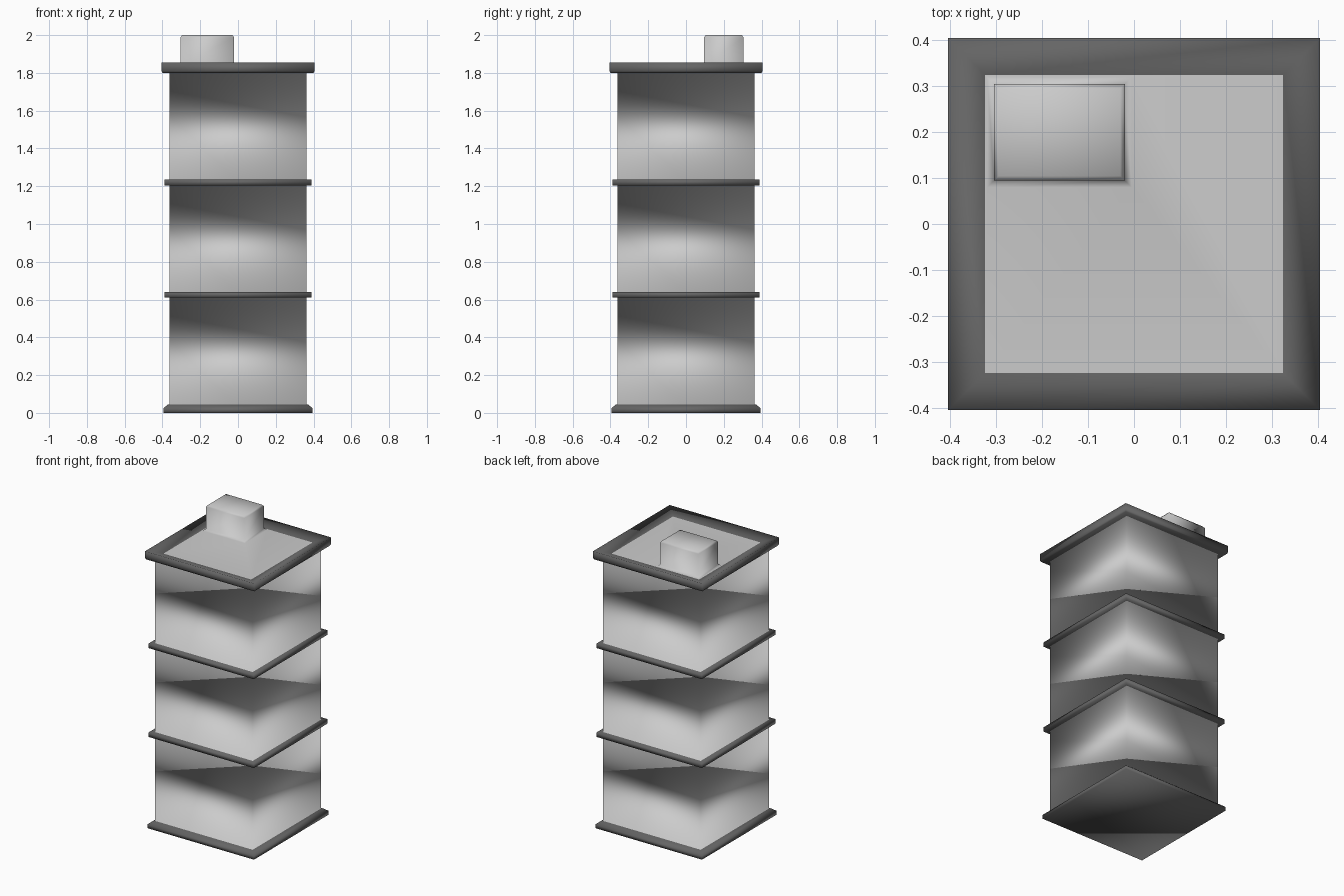
import bpy
import bmesh

if "Cube" in bpy.data.objects:
    bpy.data.objects.remove(bpy.data.objects["Cube"])

dark = bpy.data.materials.new("dark_trim")
dark.diffuse_color = (0.13, 0.13, 0.13, 1)
dark.use_nodes = True
dark.node_tree.nodes["Principled BSDF"].inputs["Base Color"].default_value = dark.diffuse_color
light = bpy.data.materials.new("light_wall")
light.diffuse_color = (0.8, 0.8, 0.8, 1)
light.use_nodes = True
light.node_tree.nodes["Principled BSDF"].inputs["Base Color"].default_value = light.diffuse_color


def loft(name, rings, cap_start, cap_end):
    """Skin rectangles (x0, x1, y0, y1, z, material of the strip above)."""
    bm = bmesh.new()
    loops = [[bm.verts.new(p) for p in
              ((x0, y0, z), (x1, y0, z), (x1, y1, z), (x0, y1, z))]
             for x0, x1, y0, y1, z, m in rings]
    for a, b, ring in zip(loops, loops[1:], rings):
        for i in range(4):
            j = (i + 1) % 4
            bm.faces.new((a[i], a[j], b[j], b[i])).material_index = ring[5]
    if cap_start:
        bm.faces.new(loops[0][::-1]).material_index = rings[0][5]
    if cap_end:
        bm.faces.new(loops[-1]).material_index = rings[-1][5]
    for f in bm.faces:
        f.smooth = True
    me = bpy.data.meshes.new(name)
    bm.to_mesh(me)
    bm.free()
    me.materials.append(light)
    me.materials.append(dark)
    ob = bpy.data.objects.new(name, me)
    bpy.context.collection.objects.link(ob)
    return ob


def square(h, z, m):
    return (-h, h, -h, h, z, m)


W = 0.3625  # wall half width

# Tower shell: chamfered plinth, storeys with ledges, sloping roof rim
rings = [square(0.395, 0, 1), square(0.395, 0.025, 1),
         square(0.37, 0.045, 1), square(W, 0.045, 0)]
for z in (0.61, 1.205):
    rings += [square(W, z, 1), square(0.39, z, 1),
              square(0.39, z + 0.03, 1), square(W, z + 0.03, 0)]
rings += [square(W, 1.80, 1), square(0.40, 1.80, 1), square(0.405, 1.81, 1),
          square(0.405, 1.855, 1), square(0.325, 1.83, 1)]
loft("tower_shell", rings, True, False)


# Roof deck with the rooftop box growing out of it
def box(grow, z):
    return (-0.305 - grow, -0.02 + grow, 0.095 - grow, 0.305 + grow, z, 0)


loft("roof_deck_and_box",
     [square(0.325, 1.83, 0), box(0.015, 1.83), box(0, 1.84),
      box(0, 1.988), box(-0.01, 2.0)], False, True)
